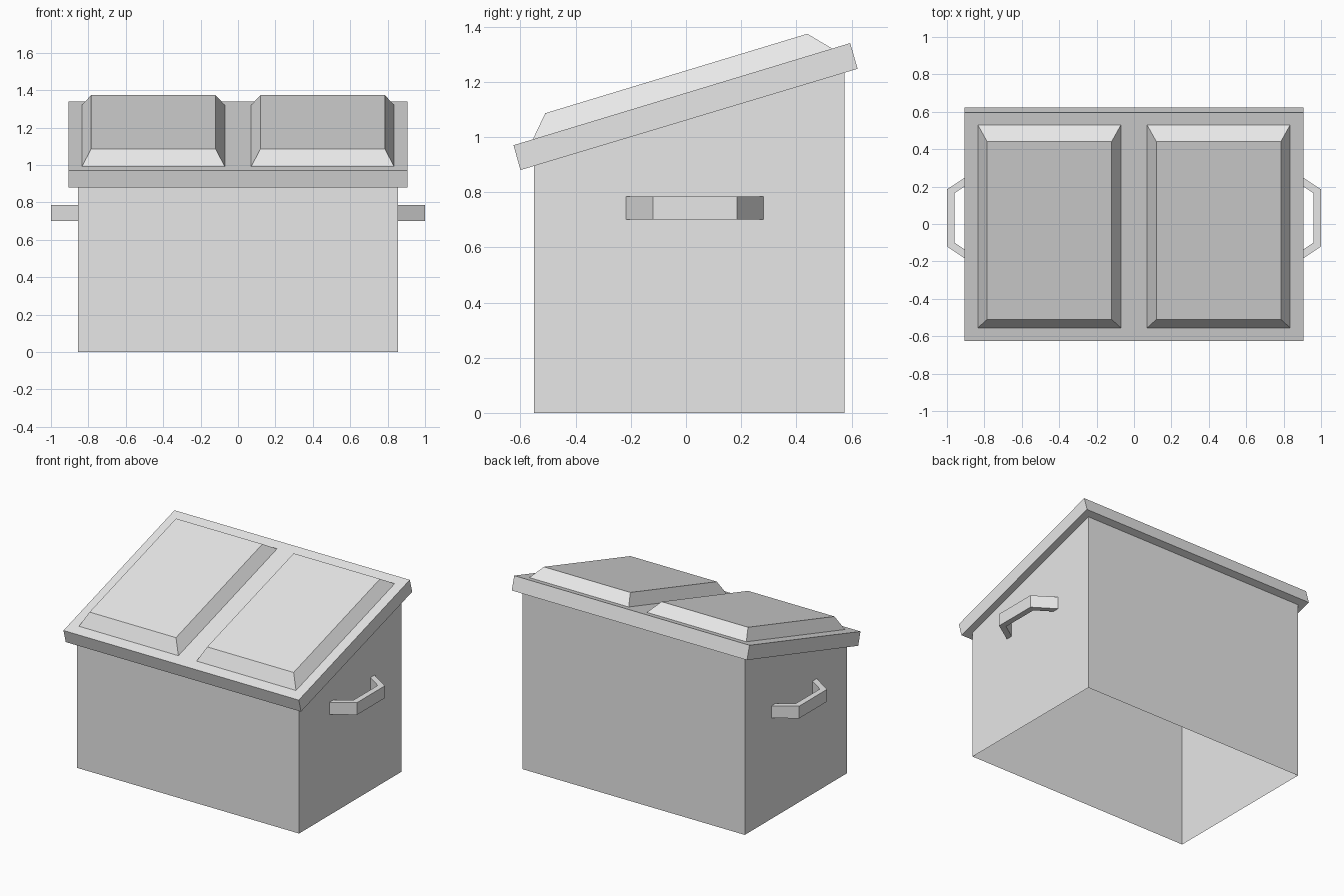
import bpy
import bmesh

if "Cube" in bpy.data.objects:
    bpy.data.objects.remove(bpy.data.objects["Cube"], do_unlink=True)

GREY = (0.8, 0.8, 0.8, 1)
metal = bpy.data.materials.new("grey_metal")
metal.use_nodes = True
metal.diffuse_color = GREY
metal.node_tree.nodes["Principled BSDF"].inputs["Base Color"].default_value = GREY

SLOPE = 0.303  # rise of the lid from front to back


def lid_top(y):
    return 0.97 + SLOPE * (y + 0.625)


def lid_bottom(y):
    return 0.88 + SLOPE * (y + 0.60)


def loft(name, start, end, caps=(True, True)):
    """Join two matching loops of points with side faces and optional caps."""
    bm = bmesh.new()
    a = [bm.verts.new(p) for p in start]
    b = [bm.verts.new(p) for p in end]
    n = len(a)
    for i in range(n):
        j = (i + 1) % n
        bm.faces.new((a[i], a[j], b[j], b[i]))
    if caps[0]:
        bm.faces.new(a[::-1])
    if caps[1]:
        bm.faces.new(b)
    bmesh.ops.recalc_face_normals(bm, faces=bm.faces[:])
    mesh = bpy.data.meshes.new(name)
    bm.to_mesh(mesh)
    bm.free()
    mesh.materials.append(metal)
    obj = bpy.data.objects.new(name, mesh)
    bpy.context.collection.objects.link(obj)
    return obj


def rectangle(x0, x1, y0, y1):
    return [(x0, y0), (x1, y0), (x1, y1), (x0, y1)]


# Body: thin walls, open underneath, cut along the slope at the top
walls = rectangle(-0.855, 0.855, -0.55, 0.575)
loft("body", [(x, y, 0) for x, y in walls],
     [(x, y, lid_bottom(y)) for x, y in walls], caps=(False, False))

# Lid slab: sloping side profile run across the width
profile = [(-0.60, 0.88), (0.622, 1.247), (0.595, 1.34), (-0.625, 0.97)]
loft("lid", [(-0.905, y, z) for y, z in profile],
     [(0.905, y, z) for y, z in profile])

for side, s in (("left", 1), ("right", -1)):
    # Raised lid panel with bevelled edges
    base = rectangle(s * 0.07, s * 0.835, -0.555, 0.53)
    top = rectangle(s * 0.12, s * 0.785, -0.51, 0.44)
    loft(side + "_lid_panel", [(x, y, lid_top(y)) for x, y in base],
         [(x, y, 1.086 + SLOPE * (y + 0.51)) for x, y in top])

    # Bent bar handle
    outline = [(0.855, -0.217), (1.0, -0.12), (1.0, 0.185), (0.855, 0.28),
               (0.855, 0.235), (0.96, 0.165), (0.96, -0.10), (0.855, -0.17)]
    loft(side + "_handle", [(s * x, y, 0.70) for x, y in outline],
         [(s * x, y, 0.785) for x, y in outline])
